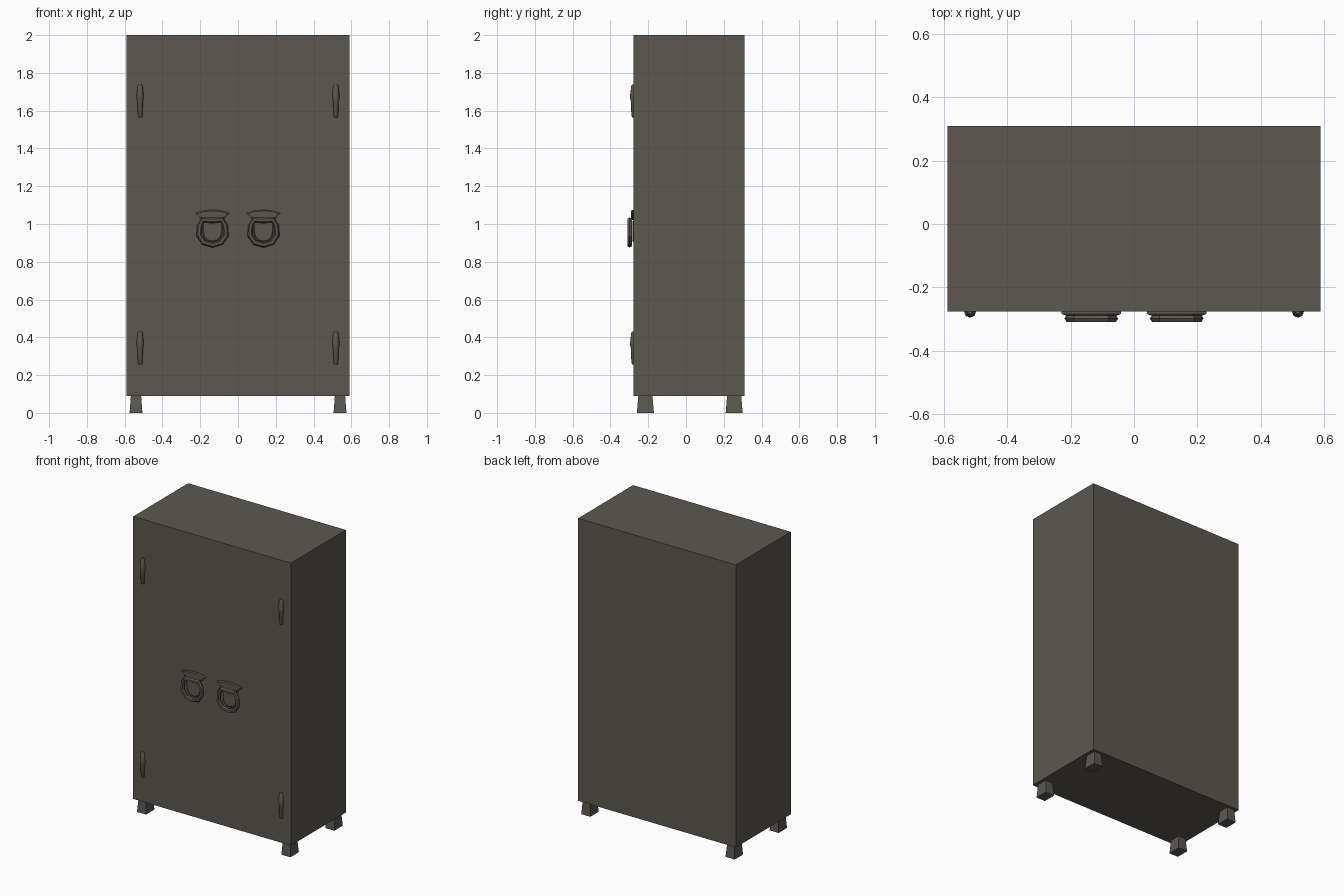
import bpy, bmesh, math
from mathutils import Vector

if "Cube" in bpy.data.objects:
    bpy.data.objects.remove(bpy.data.objects["Cube"])

metal = bpy.data.materials.new("dark_warm_grey_metal")
metal.diffuse_color = (0.107, 0.098, 0.08, 1)
metal.use_nodes = True
metal.node_tree.nodes["Principled BSDF"].inputs["Base Color"].default_value = metal.diffuse_color
FRONT = -0.277


def finish(name, bm, smooth=False):
    bmesh.ops.recalc_face_normals(bm, faces=bm.faces)
    mesh = bpy.data.meshes.new(name)
    bm.to_mesh(mesh)
    bm.free()
    mesh.materials.append(metal)
    ob = bpy.data.objects.new(name, mesh)
    bpy.context.collection.objects.link(ob)
    if smooth:
        bpy.ops.object.select_all(action='DESELECT')
        ob.select_set(True)
        bpy.context.view_layer.objects.active = ob
        bpy.ops.object.shade_smooth_by_angle(angle=math.radians(50))
    return ob


def loft(name, loops, caps=True, cyclic=False, smooth=False):
    """Skin a series of closed loops with equal point counts."""
    bm = bmesh.new()
    rings = [[bm.verts.new(p) for p in loop] for loop in loops]
    n = len(rings[0])
    pairs = list(zip(rings, rings[1:]))
    if cyclic:
        pairs.append((rings[-1], rings[0]))
    for a, b in pairs:
        for i in range(n):
            j = (i + 1) % n
            bm.faces.new((a[i], a[j], b[j], b[i]))
    if caps:
        bm.faces.new(rings[0])
        bm.faces.new(rings[-1])
    return finish(name, bm, smooth)


def rect(cx, cy, hx, hy, z):
    return [(cx + sx * hx, cy + sy * hy, z)
            for sx, sy in ((-1, -1), (1, -1), (1, 1), (-1, 1))]


def mirrored(half):
    """Complete a right-hand (x, z) outline, top centre to bottom centre."""
    return half + [(-x, z) for x, z in reversed(half) if x > 1e-6]


def plate(name, cx, outline, steps):
    """Raised plate with a bevelled rim; steps are (scale, y)."""
    mz = (max(z for _, z in outline) + min(z for _, z in outline)) / 2
    return loft(name, [[(cx + x * s, y, mz + (z - mz) * s) for x, z in outline]
                       for s, y in steps])


# Cabinet body
loft("cabinet_body", [rect(0, (FRONT + 0.31) / 2, 0.59, (0.31 - FRONT) / 2, z)
                      for z in (0.09, 2.0)])

# Feet, flaring slightly towards the floor
for sx, side in ((-1, "left"), (1, "right")):
    for cy, end in ((-0.215, "front"), (0.255, "back")):
        loft(f"{end}_{side}_foot", [rect(sx * 0.54, cy, 0.034, 0.045, 0),
                                    rect(sx * 0.54, cy, 0.027, 0.037, 0.095)])

# Hinge barrels: lathed profile (radius, height)
HINGE = [(0.008, 0), (0.012, 0.006), (0.015, 0.085), (0.019, 0.1),
         (0.019, 0.115), (0.013, 0.165), (0.008, 0.174)]
for sx, side in ((-1, "left"), (1, "right")):
    for z0, level in ((0.257, "lower"), (1.565, "upper")):
        loft(f"{level}_{side}_hinge",
             [[(sx * 0.518 + r * math.cos(a), FRONT + r * math.sin(a), z0 + h)
               for a in (k * math.pi / 4 for k in range(8))] for r, h in HINGE],
             smooth=True)

# Door pulls: fan plate, shield plate and hanging D ring
FAN = mirrored([(0, 1.075), (0.05, 1.07), (0.094, 1.058), (0.072, 1.035),
                (0.045, 1.022), (0, 1.02)])
SHIELD = mirrored([(0, 1.005), (0.053, 1.018), (0.053, 0.96), (0.045, 0.93),
                   (0.028, 0.911), (0, 0.905)])
RING = mirrored([(0, 1.02), (0.05, 1.022), (0.068, 0.99), (0.071, 0.94),
                 (0.046, 0.902), (0, 0.889)])
for sx, side in ((-1, "left"), (1, "right")):
    cx = sx * 0.135
    plate(f"{side}_handle_fan", cx, FAN,
          [(1, FRONT + 0.003), (1, -0.284), (0.82, -0.291)])
    plate(f"{side}_handle_shield", cx, SHIELD,
          [(1, FRONT + 0.003), (1, -0.28), (0.9, -0.284)])
    mid = Vector((0, 0.957))
    loops = []
    n = len(RING)
    for i, p in enumerate(RING):
        t = Vector(RING[(i + 1) % n]) - Vector(RING[i - 1])
        out = Vector((t.y, -t.x)).normalized()
        if out.dot(Vector(p) - mid) < 0:
            out = -out
        loops.append([(cx + p[0] + out.x * 0.014 * math.cos(a),
                       -0.2985 + 0.0133 * math.sin(a),
                       p[1] + out.y * 0.014 * math.cos(a))
                      for a in (k * math.pi / 3 for k in range(6))])
    loft(f"{side}_handle_ring", loops, caps=False, cyclic=True)
